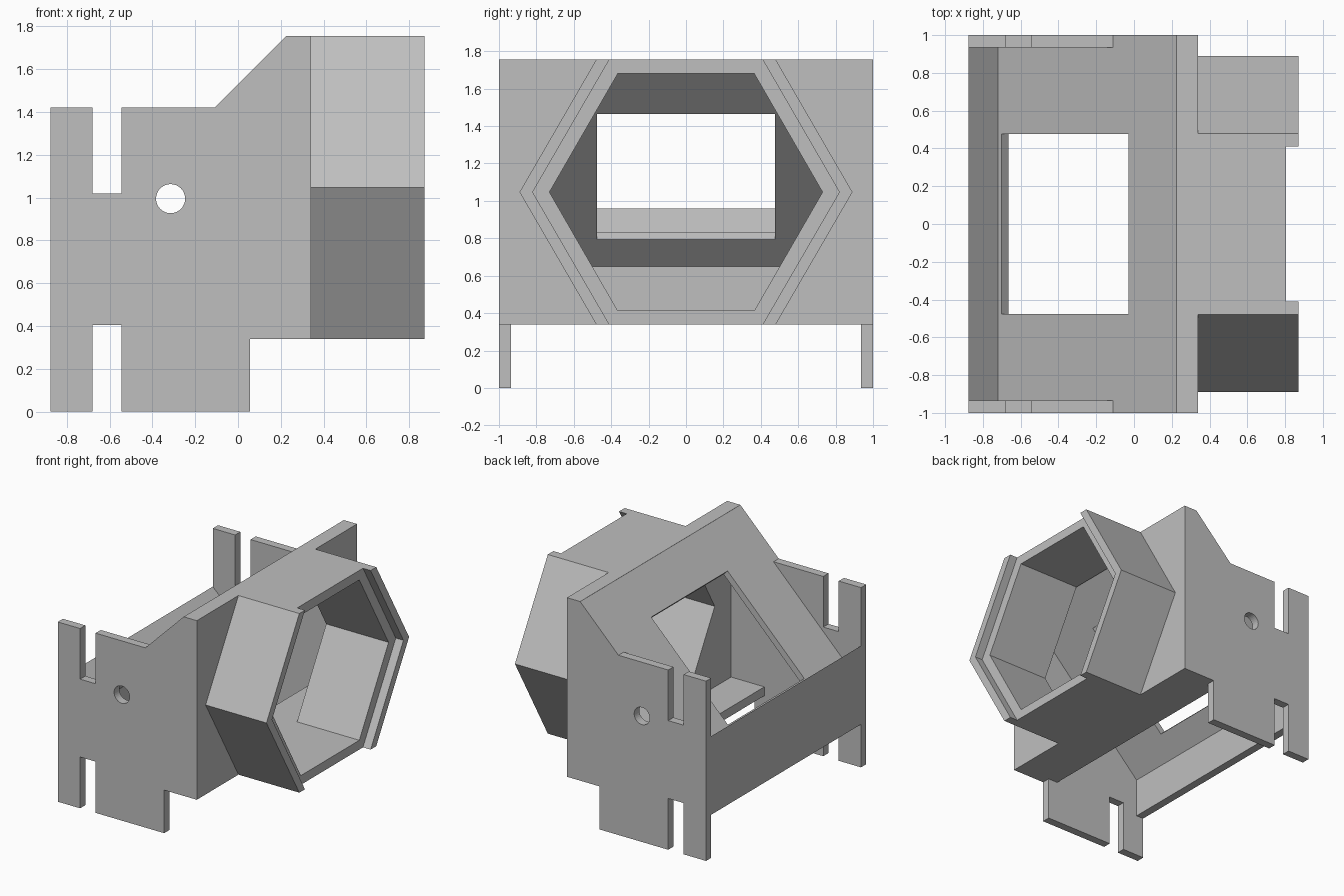
import bpy, bmesh, math
from mathutils import Matrix, Vector

cube = bpy.data.objects.get("Cube")
if cube:
    bpy.data.objects.remove(cube, do_unlink=True)

grey = bpy.data.materials.new("plain_grey")
grey.use_nodes = True
COLOUR = (0.52, 0.52, 0.52, 1)
grey.diffuse_color = COLOUR
grey.node_tree.nodes["Principled BSDF"].inputs["Base Color"].default_value = COLOUR

X, Y, Z = Vector((1, 0, 0)), Vector((0, 1, 0)), Vector((0, 0, 1))


def prism(name, loops, u, v, start, depth):
    """Extrude an outline (further loops are holes) drawn on axes u, v along u x v."""
    curve = bpy.data.curves.new(name + "_outline", "CURVE")
    curve.dimensions = "2D"
    curve.fill_mode = "BOTH"
    curve.extrude = depth / 2
    for loop in loops:
        spline = curve.splines.new("POLY")
        spline.points.add(len(loop) - 1)
        for point, (a, b) in zip(spline.points, loop):
            point.co = (a, b, 0, 1)
        spline.use_cyclic_u = True
    helper = bpy.data.objects.new(name + "_outline", curve)
    bpy.context.collection.objects.link(helper)
    graph = bpy.context.evaluated_depsgraph_get()
    mesh = bpy.data.meshes.new_from_object(helper.evaluated_get(graph))
    bpy.data.objects.remove(helper, do_unlink=True)
    bpy.data.curves.remove(curve)

    n = u.cross(v)
    frame = Matrix((u, v, n)).transposed().to_4x4()
    frame.translation = Vector(start) + n * depth / 2
    bm = bmesh.new()
    bm.from_mesh(mesh)
    bm.transform(frame)
    bmesh.ops.remove_doubles(bm, verts=bm.verts, dist=0.0005)
    bmesh.ops.recalc_face_normals(bm, faces=bm.faces)
    for face in bm.faces:
        face.smooth = False
        face.material_index = 0
    bm.to_mesh(mesh)
    bm.free()
    mesh.name = name
    mesh.materials.clear()
    mesh.materials.append(grey)
    obj = bpy.data.objects.new(name, mesh)
    bpy.context.collection.objects.link(obj)
    return obj


def rect(a0, a1, b0, b1):
    return [(a0, b0), (a1, b0), (a1, b1), (a0, b1)]


def hexagon(tip, flat, low, high):
    return [(tip, MID), (flat, high), (-flat, high), (-tip, MID), (-flat, low), (flat, low)]


# Shared dimensions
LOW, MID, HIGH = 0.34, 1.047, 1.755
BACK, FRONT = -0.875, 0.34
INNER = 0.935
WALL = 0.26
bore = hexagon(0.73, 0.365, 0.413, 1.68)

# Slotted side plates with a round hole
plate = [(BACK, 0), (-0.68, 0), (-0.68, 0.405), (-0.545, 0.405), (-0.545, 0),
         (0.055, 0), (0.055, LOW), (FRONT, LOW), (FRONT, HIGH), (0.225, HIGH),
         (-0.11, 1.42), (-0.545, 1.42), (-0.545, 1.02), (-0.68, 1.02),
         (-0.68, 1.42), (BACK, 1.42)]
turns = [math.tau * i / 32 for i in range(32)]
hole = [(-0.315 + 0.068 * math.cos(t), 0.995 + 0.068 * math.sin(t)) for t in turns]
for side, y in (("right", -INNER), ("left", 1)):
    prism(side + "_side_plate", [plate, hole], X, Z, (0, y, 0), 1 - INNER)

# Wall carrying the hexagonal tube
prism("tube_wall", [rect(-INNER, INNER, LOW, HIGH), bore], Y, Z, (WALL, 0, 0), FRONT - WALL)

# Hexagonal tube, with a raised lip on each side of its mouth
prism("hexagonal_tube", [hexagon(0.89, 0.48, LOW, HIGH), bore], Y, Z, (FRONT, 0, 0), 0.465)
for side, s in (("right", -1), ("left", 1)):
    lip = [(0.48, HIGH), (0.89, MID), (0.48, LOW), (0.41, LOW), (0.82, MID), (0.41, HIGH)]
    prism(side + "_tube_lip", [[(s * a, b) for a, b in lip]], Y, Z, (0.805, 0, 0), 0.067)

# Sloping panel with a rectangular window
slope = Vector((1, 0, 1)).normalized()
prism("sloping_panel", [rect(-INNER, INNER, 0, 1.336), rect(-0.477, 0.477, 0.028, 0.976)],
      Y, slope, (-0.72, 0, 0.81), 0.05)

# Cross members between the side plates
members = {
    "top_rail": [(0.225, HIGH), (WALL, HIGH), (WALL, 1.72)],
    "floor_shelf": rect(-0.03, WALL, LOW, 0.41),
    "rear_wall": [(BACK, LOW), (-0.81, LOW), (-0.81, 0.65), (-0.685, 0.775),
                  (-0.72, 0.81), (BACK, 0.96)],
}
for name, outline in members.items():
    prism(name, [outline], X, Z, (0, INNER, 0), 2 * INNER)
